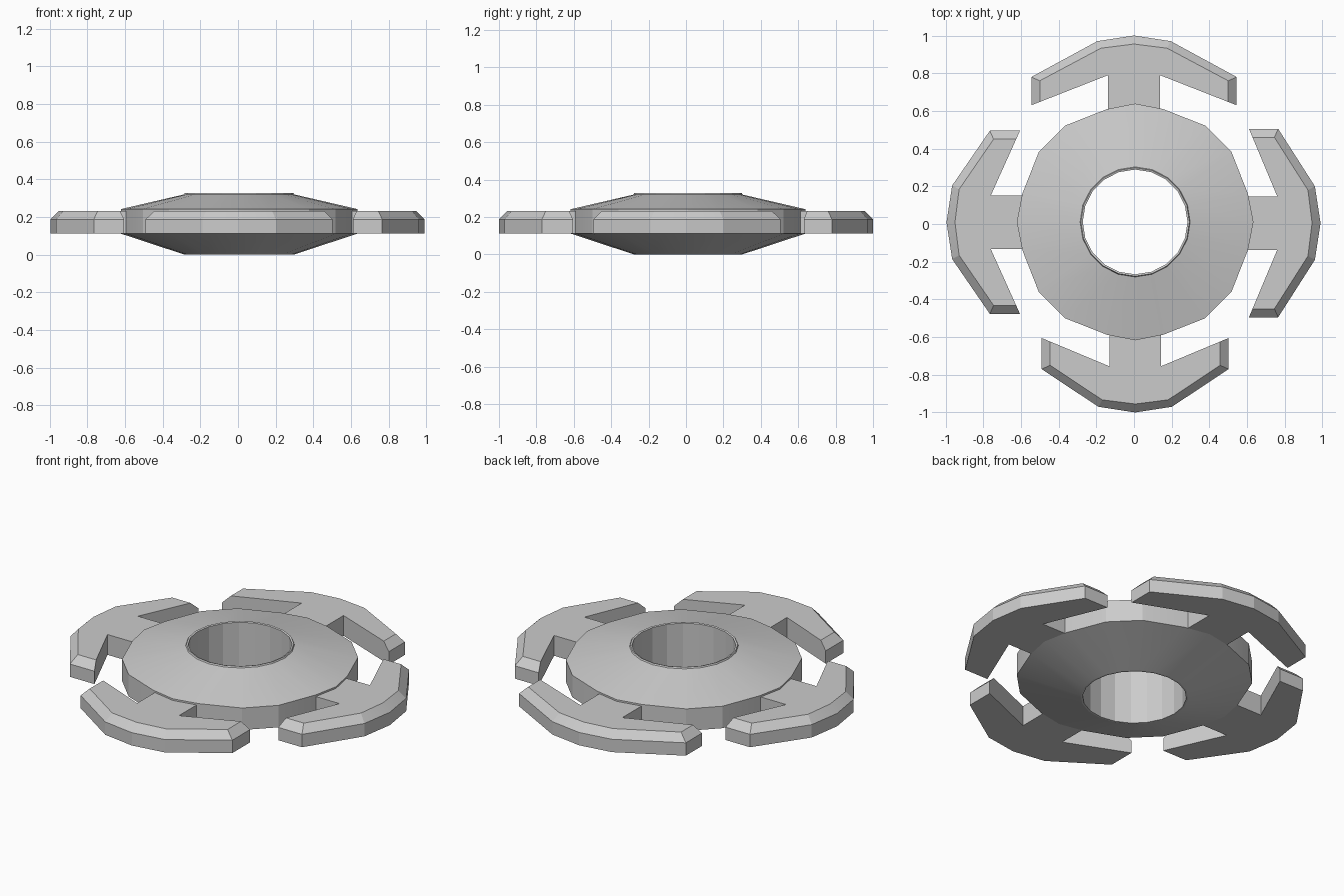
import bpy, bmesh, math

if "Cube" in bpy.data.objects:
    bpy.data.objects.remove(bpy.data.objects["Cube"])


def loft(name, rings, closed):
    """Skin equal-length rings; join last to first if closed, else cap the ends."""
    bm = bmesh.new()
    loops = [[bm.verts.new(p) for p in ring] for ring in rings]
    n = len(loops[0])
    pairs = list(zip(loops, loops[1:]))
    if closed:
        pairs.append((loops[-1], loops[0]))
    else:
        bm.faces.new(loops[0])
        bm.faces.new(loops[-1])
    for a, b in pairs:
        for i in range(n):
            j = (i + 1) % n
            bm.faces.new((a[i], a[j], b[j], b[i]))
    bmesh.ops.recalc_face_normals(bm, faces=bm.faces)
    mesh = bpy.data.meshes.new(name)
    bm.to_mesh(mesh)
    bm.free()
    obj = bpy.data.objects.new(name, mesh)
    bpy.context.collection.objects.link(obj)
    bpy.ops.object.select_all(action='DESELECT')
    obj.select_set(True)
    bpy.context.view_layer.objects.active = obj
    bpy.ops.object.shade_smooth_by_angle(angle=math.radians(14))
    return obj


# Hub: a double-cone ring with a round bore
CX, CY = 0.006, 0.011
OUTER = [(0, 0.628), (14, 0.617), (36, 0.632), (54, 0.632), (76, 0.617)]


def bore_ring(r, z):
    return [(CX + r * math.cos(math.radians(18 * i)),
             CY + r * math.sin(math.radians(18 * i)), z) for i in range(20)]


def rim_ring(z):
    return [(CX + r * math.cos(math.radians(a + q)),
             CY + r * math.sin(math.radians(a + q)), z)
            for q in (0, 90, 180, 270) for a, r in OUTER]


loft("hub", [bore_ring(0.278, 0.0), bore_ring(0.288, 0.0), rim_ring(0.112), rim_ring(0.242),
             bore_ring(0.292, 0.32), bore_ring(0.288, 0.328), bore_ring(0.278, 0.325)], True)


# Anchor-shaped arms: u runs outward, v sideways; the outer rim is chamfered
def arm(name, angle, shift, half, tip_out, tip_in, notch, apex, neck):
    c = 0.045
    slope = (notch - tip_in) / (half - neck)
    low = [(neck, 0.56), (neck, notch), (half, tip_in), (half, tip_out), (0.195, apex - 0.03)]
    top = [(neck, 0.56), (neck, notch), (half - c, tip_in + c * slope),
           (half - c, tip_out - 0.02), (0.175, apex - 0.067)]

    def ring(side, peak, z):
        pts = side + [(0, peak)] + [(-v, u) for v, u in reversed(side)]
        ca, sa = math.cos(math.radians(angle)), math.sin(math.radians(angle))
        return [(u * ca - v * sa + shift[0], u * sa + v * ca + shift[1], z) for v, u in pts]

    loft(name, [ring(low, apex, 0.112), ring(low, apex, 0.188), ring(top, apex - c, 0.232)], False)


arm("arm_right", 0, (0, 0.005), 0.5, 0.765, 0.61, 0.76, 0.99, 0.142)
arm("arm_back", 90, (0, 0), 0.545, 0.78, 0.63, 0.79, 1.0, 0.137)
arm("arm_left", 180, (0, 0.009), 0.486, 0.765, 0.605, 0.76, 0.995, 0.142)
arm("arm_front", 270, (0.006, 0), 0.496, 0.77, 0.605, 0.755, 1.0, 0.137)
